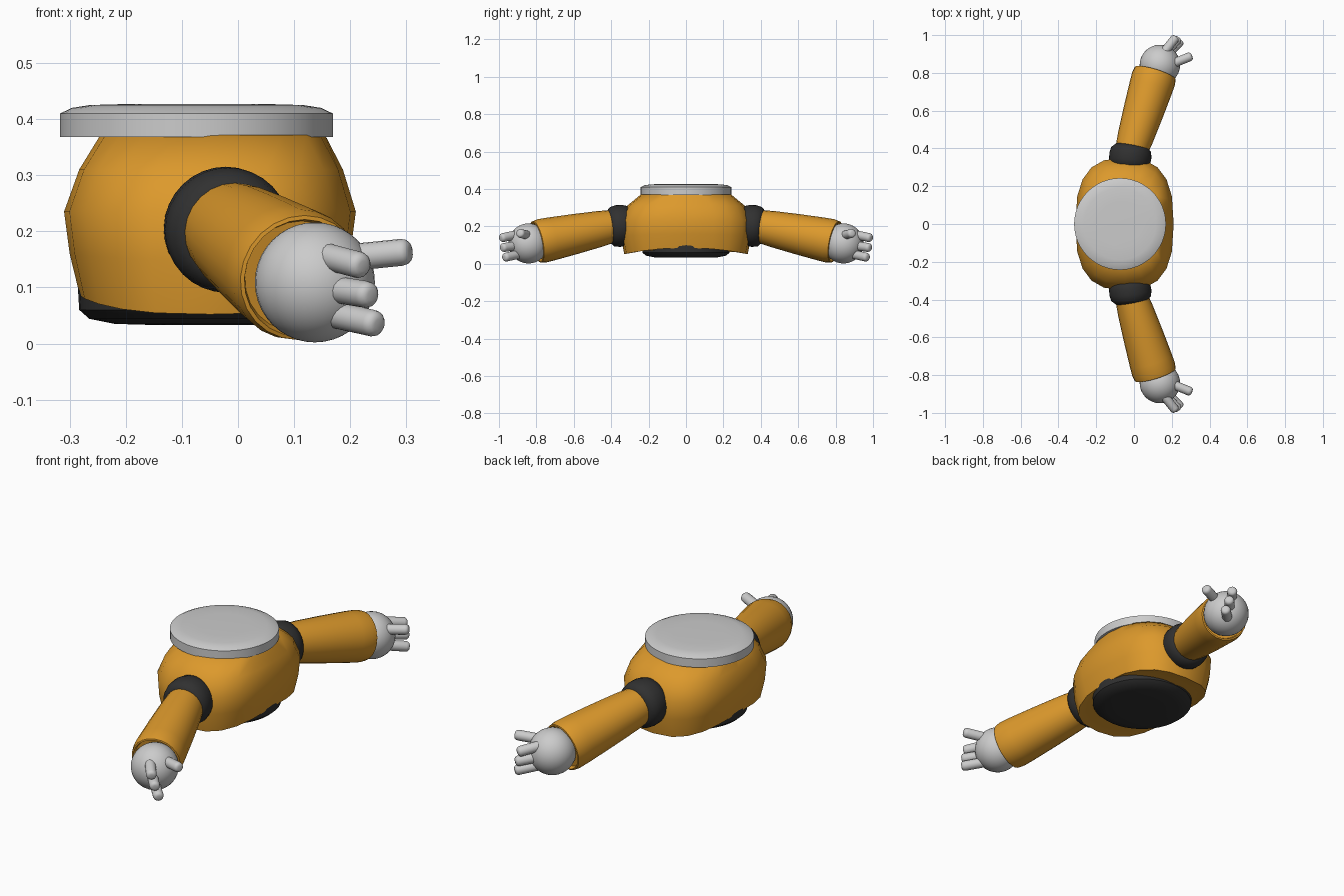
import bpy, bmesh, math
from mathutils import Vector

if "Cube" in bpy.data.objects:
    bpy.data.objects.remove(bpy.data.objects["Cube"])


def material(name, rgb):
    m = bpy.data.materials.new(name)
    m.diffuse_color = (*rgb, 1)
    m.use_nodes = True
    m.node_tree.nodes["Principled BSDF"].inputs["Base Color"].default_value = m.diffuse_color
    return m


ORANGE = material("orange", (0.72, 0.32, 0.025))
BLACK = material("black", (0.03, 0.03, 0.03))


def finish(bm, name, mat=None, angle=35, mirror=False):
    bmesh.ops.recalc_face_normals(bm, faces=bm.faces)
    me = bpy.data.meshes.new(name)
    bm.to_mesh(me)
    bm.free()
    ob = bpy.data.objects.new(name, me)
    bpy.context.collection.objects.link(ob)
    if mat:
        me.materials.append(mat)
    bpy.ops.object.select_all(action='DESELECT')
    ob.select_set(True)
    bpy.context.view_layer.objects.active = ob
    bpy.ops.object.shade_smooth_by_angle(angle=math.radians(angle))
    if mirror:
        mod = ob.modifiers.new("mirror", 'MIRROR')
        mod.use_axis = (False, True, False)
    return ob


def loft(bm, rings):
    """Skin a list of point rings and cap both ends."""
    vs = [[bm.verts.new(p) for p in r] for r in rings]
    n = len(rings[0])
    for a, b in zip(vs, vs[1:]):
        for i in range(n):
            j = (i + 1) % n
            bm.faces.new((a[i], a[j], b[j], b[i]))
    bm.faces.new(vs[0])
    bm.faces.new(vs[-1])


def turned(bm, origin, axis, profile, n):
    """Revolve (radius, distance along axis) pairs around an axis."""
    q = Vector(axis).to_track_quat('Z', 'Y')
    o = Vector(origin)
    loft(bm, [[o + q @ Vector((r * math.cos(2 * math.pi * i / n),
                               r * math.sin(2 * math.pi * i / n), h))
               for i in range(n)] for r, h in profile])


def body_ring(cx, rx, ry, z, dip=0.0, power=2.7, n=20):
    ring = []
    for i in range(n):
        a = 2 * math.pi * i / n
        c, s = math.cos(a), math.sin(a)
        x = math.copysign(abs(c) ** (2 / power), c)
        y = math.copysign(abs(s) ** (2 / power), s)
        ring.append((cx + rx * x, ry * y, z - dip * y * y))
    return ring


# Torso shell: rounded box section, lower rim dips at the sides
bm = bmesh.new()
loft(bm, [body_ring(-0.05, 0.215, 0.27, 0.092, 0.03),
          body_ring(-0.05, 0.232, 0.33, 0.086, 0.034),
          body_ring(-0.05, 0.25, 0.35, 0.16, 0.01),
          body_ring(-0.05, 0.26, 0.35, 0.235),
          body_ring(-0.048, 0.235, 0.315, 0.31),
          body_ring(-0.045, 0.2, 0.24, 0.372, 0, 2.2)])
finish(bm, "torso", ORANGE, 50)

# Neck plate on top
bm = bmesh.new()
turned(bm, (-0.074, 0, 0), (0, 0, 1),
       [(0.243, 0.368), (0.243, 0.41), (0.222, 0.42), (0.19, 0.425), (0.12, 0.427)], 48)
finish(bm, "neck_plate", None, 30)

# Waist base underneath
bm = bmesh.new()
turned(bm, (-0.05, 0, 0), (0, 0, 1),
       [(0.236, 0.11), (0.233, 0.06), (0.215, 0.044), (0.17, 0.035), (0.1, 0.033)], 40)
finish(bm, "waist_base", BLACK, 40)

# Shoulder joints: bulging rings
bm = bmesh.new()
turned(bm, (-0.02, 0.355, 0.203), (0.13, 1, -0.11),
       [(0.08, -0.07), (0.1, -0.055), (0.11, -0.025), (0.112, 0.01),
        (0.106, 0.04), (0.085, 0.06)], 32)
finish(bm, "shoulder_joint", BLACK, 50, True)

# Arms: widening sleeves with a shallow recess at the wrist
bm = bmesh.new()
turned(bm, (-0.015, 0.385, 0.203), (0.29, 0.94, -0.195),
       [(0.086, 0), (0.096, 0.08), (0.107, 0.22), (0.116, 0.36), (0.118, 0.41),
        (0.113, 0.44), (0.106, 0.442), (0.1, 0.425)], 24)
finish(bm, "arm", ORANGE, 40, True)

# Hands: ball palms
bm = bmesh.new()
bmesh.ops.create_uvsphere(bm, u_segments=32, v_segments=20, radius=0.107)
bmesh.ops.translate(bm, verts=bm.verts, vec=(0.137, 0.842, 0.109))
finish(bm, "palm", None, 60, True)

# Fingers and thumb: round-tipped pegs from base to tip
R = 0.024
pegs = {"finger_upper": ((0.14, 0.885, 0.16), (0.223, 0.99, 0.138)),
        "finger_middle": ((0.15, 0.885, 0.1), (0.238, 0.985, 0.086)),
        "finger_lower": ((0.155, 0.875, 0.055), (0.25, 0.972, 0.034)),
        "thumb": ((0.17, 0.835, 0.15), (0.306, 0.89, 0.164))}
for name, (base, tip) in pegs.items():
    d = Vector(tip) - Vector(base)
    L = d.length
    bm = bmesh.new()
    turned(bm, base, d, [(R, 0), (R, L - 0.016), (R * 0.92, L - 0.007),
                         (R * 0.7, L - 0.001), (R * 0.4, L + 0.001)], 16)
    finish(bm, name, None, 50, True)
